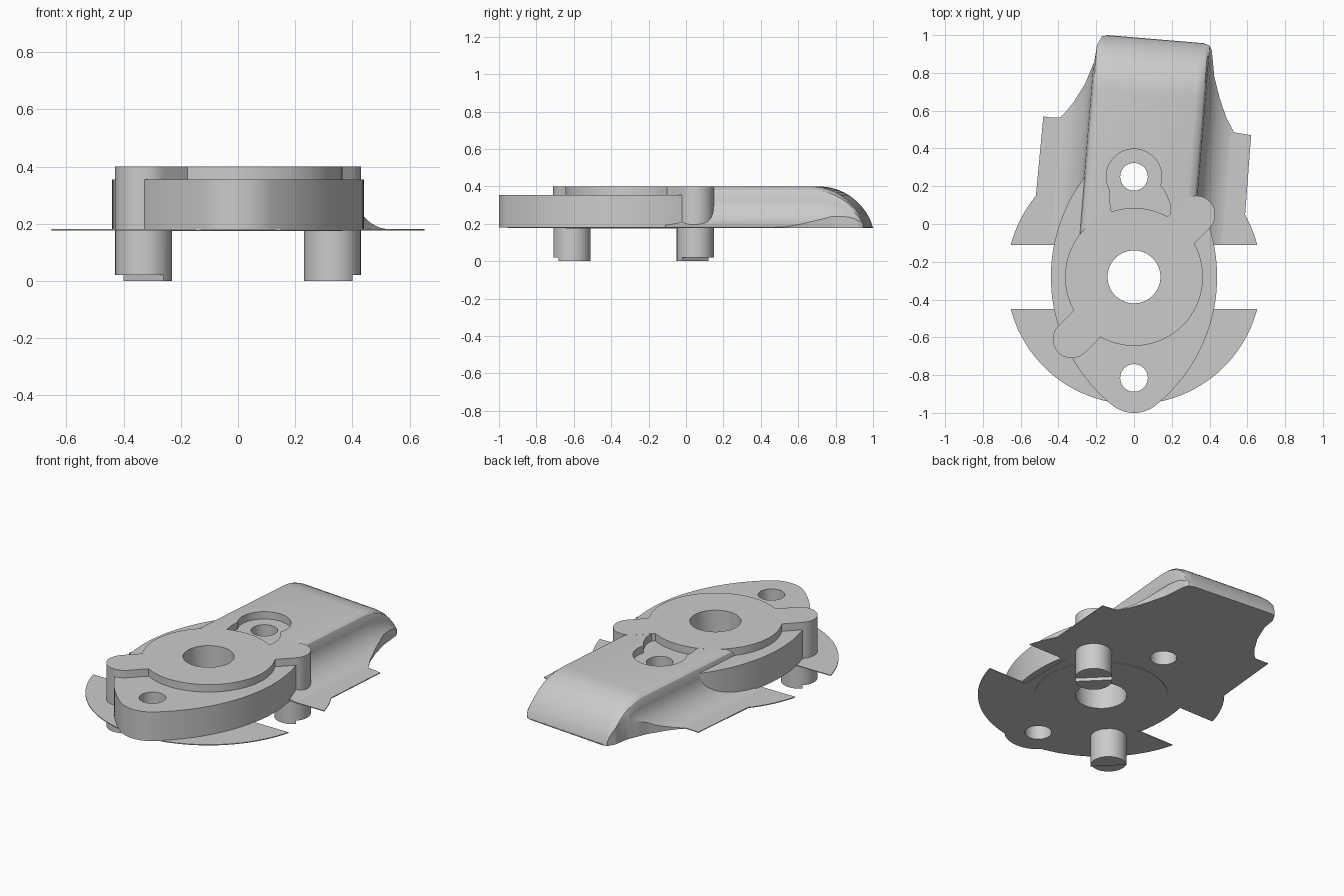
import bpy, bmesh
from math import radians, sin, cos, sqrt, pi
from mathutils import Vector

cube = bpy.data.objects.get("Cube")
if cube:
    bpy.data.objects.remove(cube)

grey = bpy.data.materials.new("plain_grey")
grey.use_nodes = True
tone = (0.6, 0.6, 0.6, 1)
grey.diffuse_color = tone
grey.node_tree.nodes["Principled BSDF"].inputs["Base Color"].default_value = tone

HUB = (0, -0.28)
LUG = 0.33


def arc(centre, r, a0, a1, n=24):
    """Points on an arc, angles in degrees."""
    angles = [radians(a0 + (a1 - a0) * i / n) for i in range(n + 1)]
    return [(centre[0] + r * cos(a), centre[1] + r * sin(a)) for a in angles]


def add_object(name, bm):
    bmesh.ops.recalc_face_normals(bm, faces=bm.faces)
    mesh = bpy.data.meshes.new(name)
    bm.to_mesh(mesh)
    bm.free()
    mesh.materials.append(grey)
    obj = bpy.data.objects.new(name, mesh)
    bpy.context.collection.objects.link(obj)
    return obj


def prism(name, outline, z0, z1):
    """Extrude a flat outline from z0 to z1."""
    bm = bmesh.new()
    face = bm.faces.new([bm.verts.new((x, y, z0)) for x, y in outline])
    new = bmesh.ops.extrude_face_region(bm, geom=[face])["geom"]
    top = [v for v in new if isinstance(v, bmesh.types.BMVert)]
    bmesh.ops.translate(bm, verts=top, vec=(0, 0, z1 - z0))
    return add_object(name, bm)


def cylinder(name, centre, r, z0, z1, n=64):
    return prism(name, arc(centre, r, 0, 360, n)[:-1], z0, z1)


def combine(obj, tool, operation):
    """Apply a boolean and discard the tool."""
    mod = obj.modifiers.new("cut", 'BOOLEAN')
    mod.operation, mod.object, mod.solver = operation, tool, 'EXACT'
    bpy.context.view_layer.update()
    graph = bpy.context.evaluated_depsgraph_get()
    mesh = bpy.data.meshes.new_from_object(obj.evaluated_get(graph))
    obj.modifiers.clear()
    obj.data = mesh
    bpy.data.objects.remove(tool)


# Thin base sheet with side slots and a waisted rear
outline = (arc(HUB, 0.674, 14.6, 29.2, 6)
           + [(0.62, 0.47), (0.59, 0.475), (0.53, 0.485), (0.49, 0.56), (0.455, 0.66),
              (0.425, 0.78), (0.412, 0.92), (0.4, 0.945), (0.37, 0.957), (-0.14, 1.0),
              (-0.17, 0.993), (-0.195, 0.95), (-0.21, 0.86), (-0.26, 0.74),
              (-0.32, 0.645), (-0.36, 0.595), (-0.39, 0.565), (-0.45, 0.565), (-0.48, 0.57)]
           + arc(HUB, 0.674, 140.4, 165.4, 8) + [(-0.4, -0.11), (-0.4, -0.45)]
           + arc(HUB, 0.674, 194.6, 345.4, 48) + [(0.4, -0.45), (0.4, -0.11)])
sheet = prism("base_sheet", outline, 0.177, 0.182)

# Lens-shaped body with rounded tips
tip = 0.535
right = arc((-0.433, HUB[1]), 0.873, -51, 51, 40)
left = [(-x, 2 * HUB[1] - y) for x, y in right]
rear = arc((0, HUB[1] + tip), 0.185, 51, 129, 16)
front = arc((0, HUB[1] - tip), 0.185, 231, 309, 16)
body = prism("lens_body", right + rear[1:-1] + left + front[1:-1], 0.179, 0.355)

# Long cover: side profile with a concave flare, lofted into a rounded nose
half = [(0, 0.4), (0.25, 0.4), (0.275, 0.395), (0.293, 0.38), (0.303, 0.35)]
half += [(0.48 - 0.177 * cos(t), 0.35 - 0.17 * sin(t))
         for t in (i * pi / 24 for i in range(1, 13))]
section = [(-u, z) for u, z in half[:0:-1]] + half
stations = [-0.1, 0.3, 0.692] + [0.692 + 0.289 * sin(i * pi / 32) for i in range(1, 17)]
tilt = radians(4.7)
bm = bmesh.new()
rings = []
for v in stations:
    top = 0.1 + sqrt(0.09 - max(v - 0.692, 0) ** 2)
    scale = (top - 0.18) / 0.22
    flat = [(u, 0.18 + (z - 0.18) * scale - 0.0005) for u, z in section]
    loop = flat + [(0.48, 0.178), (-0.48, 0.178)]
    rings.append([bm.verts.new((0.02 + u * cos(tilt) + v * sin(tilt),
                                v * cos(tilt) - u * sin(tilt), z)) for u, z in loop])
for a, b in zip(rings, rings[1:]):
    for i in range(len(a)):
        j = (i + 1) % len(a)
        bm.faces.new((a[i], a[j], b[j], b[i]))
bm.faces.new(rings[0])
bm.faces.new(rings[-1])
cover = add_object("long_cover", bm)
combine(cover, prism("trim", outline, 0.1, 0.6), 'INTERSECT')

# Keyhole pocket in the cover, opening onto the body
combine(cover, cylinder("pocket", (0, 0.25), 0.147, 0.3, 0.5), 'DIFFERENCE')
neck = [(-0.12, 0.0), (-0.12, 0.07), (-0.128, 0.12), (-0.125, 0.2),
        (0.135, 0.21), (0.165, 0.17), (0.19, 0.11), (0.195, 0.0)]
combine(cover, prism("neck", neck, 0.3, 0.5), 'DIFFERENCE')

# Hub disc with two diagonal lugs and their pegs
hub = cylinder("hub", HUB, 0.365, 0.174, 0.4, 96)
for side in (1, -1):
    centre = (LUG * side, HUB[1] + LUG * side)
    turn = 0 if side > 0 else 180
    lug = prism("lug", arc(centre, 0.1, turn - 45, turn + 135)
                + arc(HUB, 0.1, turn + 135, turn + 315), 0.18, 0.4)
    combine(hub, lug, 'UNION')
    peg = cylinder("front_peg" if side < 0 else "rear_peg", centre, 0.0995, 0, 0.39)
    # Outer half of the peg foot is stepped up
    step = prism("step", arc(centre, 0.15, turn - 45, turn + 135), -0.1, 0.02)
    combine(peg, step, 'DIFFERENCE')

# Bores through the stack
bores = [(HUB, 0.14, (hub, body, sheet, cover)),
         ((0, 0.25), 0.073, (body, sheet, cover)),
         ((0, -0.815), 0.073, (body, sheet))]
for centre, r, parts in bores:
    for part in parts:
        combine(part, cylinder("bore", centre, r, -0.2, 0.6), 'DIFFERENCE')

# Smooth curved walls, keeping the edges sharp
bpy.ops.object.select_all(action='DESELECT')
for obj in bpy.context.collection.objects:
    if obj.type == 'MESH':
        obj.select_set(True)
        bpy.context.view_layer.objects.active = obj
bpy.ops.object.shade_smooth_by_angle(angle=radians(30))
